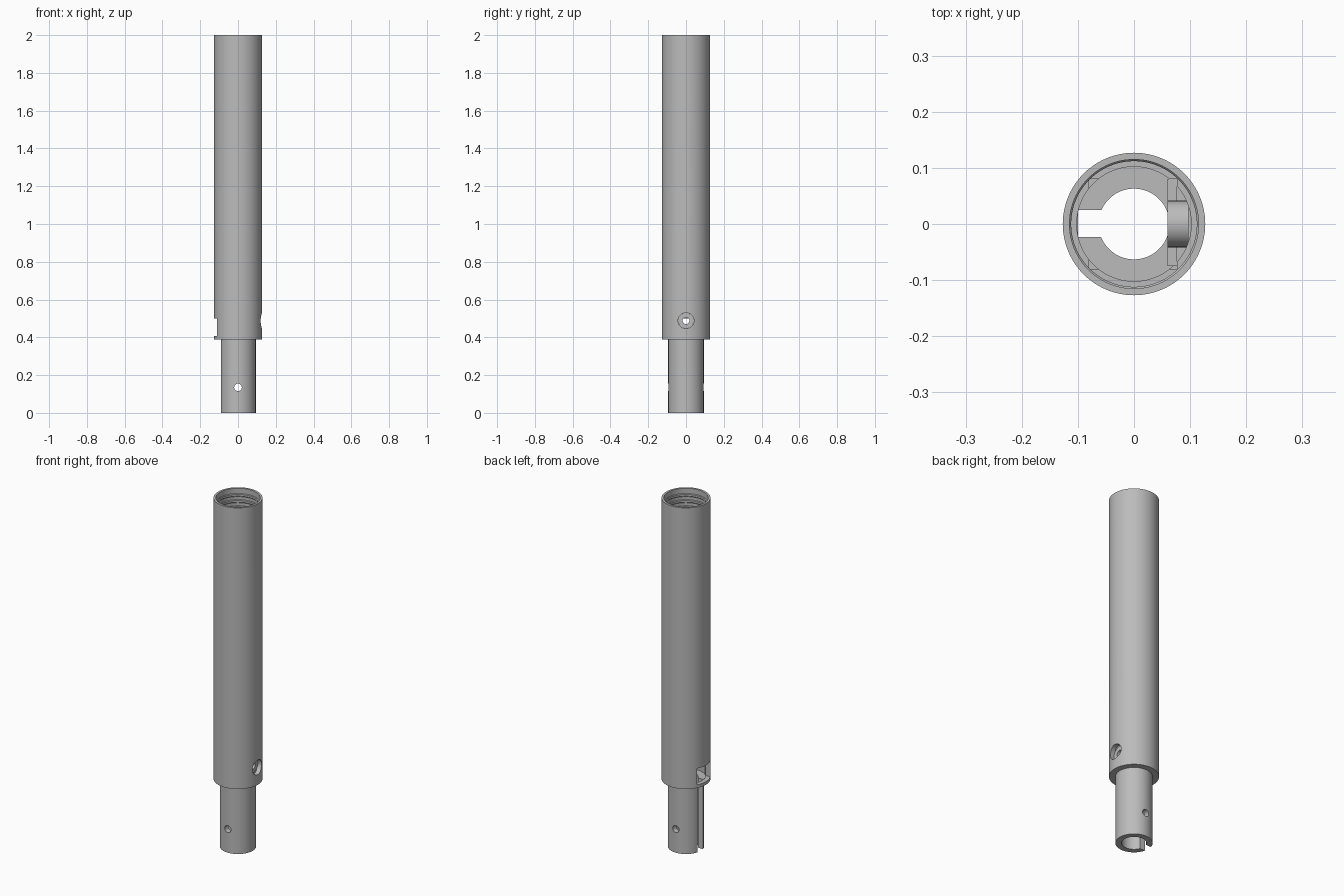
import bpy, bmesh, math
from mathutils import Matrix

cube = bpy.data.objects.get("Cube")
if cube:
    bpy.data.objects.remove(cube, do_unlink=True)

metal = bpy.data.materials.new("plain grey metal")
metal.use_nodes = True
grey = (0.5, 0.5, 0.5, 1)
metal.diffuse_color = grey
metal.node_tree.nodes["Principled BSDF"].inputs["Base Color"].default_value = grey


def add_object(name, bm):
    bmesh.ops.recalc_face_normals(bm, faces=bm.faces)
    mesh = bpy.data.meshes.new(name)
    bm.to_mesh(mesh)
    bm.free()
    obj = bpy.data.objects.new(name, mesh)
    bpy.context.collection.objects.link(obj)
    mesh.materials.append(metal)
    return obj


def lathe(name, profile, steps=96):
    """Spin a closed (radius, height) outline about z."""
    bm = bmesh.new()
    rings = []
    for i in range(steps):
        a = 2 * math.pi * i / steps
        rings.append([bm.verts.new((r * math.cos(a), r * math.sin(a), z)) for r, z in profile])
    n = len(profile)
    for i in range(steps):
        a, b = rings[i], rings[(i + 1) % steps]
        for j in range(n):
            k = (j + 1) % n
            bm.faces.new((a[j], b[j], b[k], a[k]))
    return add_object(name, bm)


def box(name, x, y, z):
    """Box spanning the given (low, high) ranges."""
    bm = bmesh.new()
    bmesh.ops.create_cube(bm, size=1)
    for v in bm.verts:
        v.co = [lo + (c + 0.5) * (hi - lo) for c, (lo, hi) in zip(v.co, (x, y, z))]
    return add_object(name, bm)


def rod(name, radius, length, centre, axis):
    bm = bmesh.new()
    turn = Matrix.Rotation(math.pi / 2, 4, "Y" if axis == "x" else "X")
    bmesh.ops.create_cone(bm, cap_ends=True, segments=48, radius1=radius, radius2=radius,
                          depth=length, matrix=Matrix.Translation(centre) @ turn)
    return add_object(name, bm)


def cut(target, cutter):
    mod = target.modifiers.new(cutter.name, "BOOLEAN")
    mod.operation = "DIFFERENCE"
    mod.solver = "EXACT"
    mod.object = cutter
    cutter.hide_render = True
    cutter.hide_viewport = True


def smooth(obj):
    bpy.ops.object.select_all(action="DESELECT")
    obj.select_set(True)
    bpy.context.view_layer.objects.active = obj
    bpy.ops.object.shade_smooth_by_angle(angle=math.radians(30))


R, STUB, BORE, SEAT, HOLE = 0.127, 0.094, 0.115, 0.102, 0.063
SHOULDER, FLOOR, HOLE_Z = 0.388, 0.40, 0.488

# Outside of the stub and tube, then down the threaded bore
outline = [(HOLE, 0), (STUB, 0), (STUB, SHOULDER), (R, SHOULDER), (R, 2), (BORE, 2)]
for i in range(3):
    z = 1.97 - i * 0.035
    outline += [(BORE, z), (0.112, z - 0.004), (0.112, z - 0.014), (BORE, z - 0.018)]
outline += [(BORE, 0.56), (SEAT, 0.56), (SEAT, FLOOR), (HOLE, FLOOR)]
tube = lathe("tube_body", outline)

# Square pocket, side window, keyway and the drilled holes
cut(tube, box("pocket_cutter", (-0.08, 0.077), (-0.08, 0.08), (FLOOR + 0.003, 0.58)))
cut(tube, box("window_cutter", (-0.2, -0.075), (-0.06, 0.06), (FLOOR + 0.006, 0.50)))
cut(tube, box("keyway_cutter", (-0.1, -0.03), (-0.023, 0.025), (-0.1, 0.45)))
cut(tube, rod("cross_hole_cutter", 0.02, 0.4, (0, 0, 0.135), "y"))
cut(tube, rod("screw_hole_cutter", 0.042, 0.12, (0.12, 0, HOLE_Z), "x"))

# Collar seated behind the screw hole
collar = rod("screw_collar", 0.0415, 0.037, (0.0785, 0, HOLE_Z), "x")
cut(collar, rod("collar_hole_cutter", 0.018, 0.2, (0.08, 0, HOLE_Z), "x"))

# Backing plate beneath the collar
plate = box("backing_plate", (0.06, 0.077), (-0.075, 0.08), (FLOOR - 0.005, 0.443))

for part in (tube, collar):
    smooth(part)
